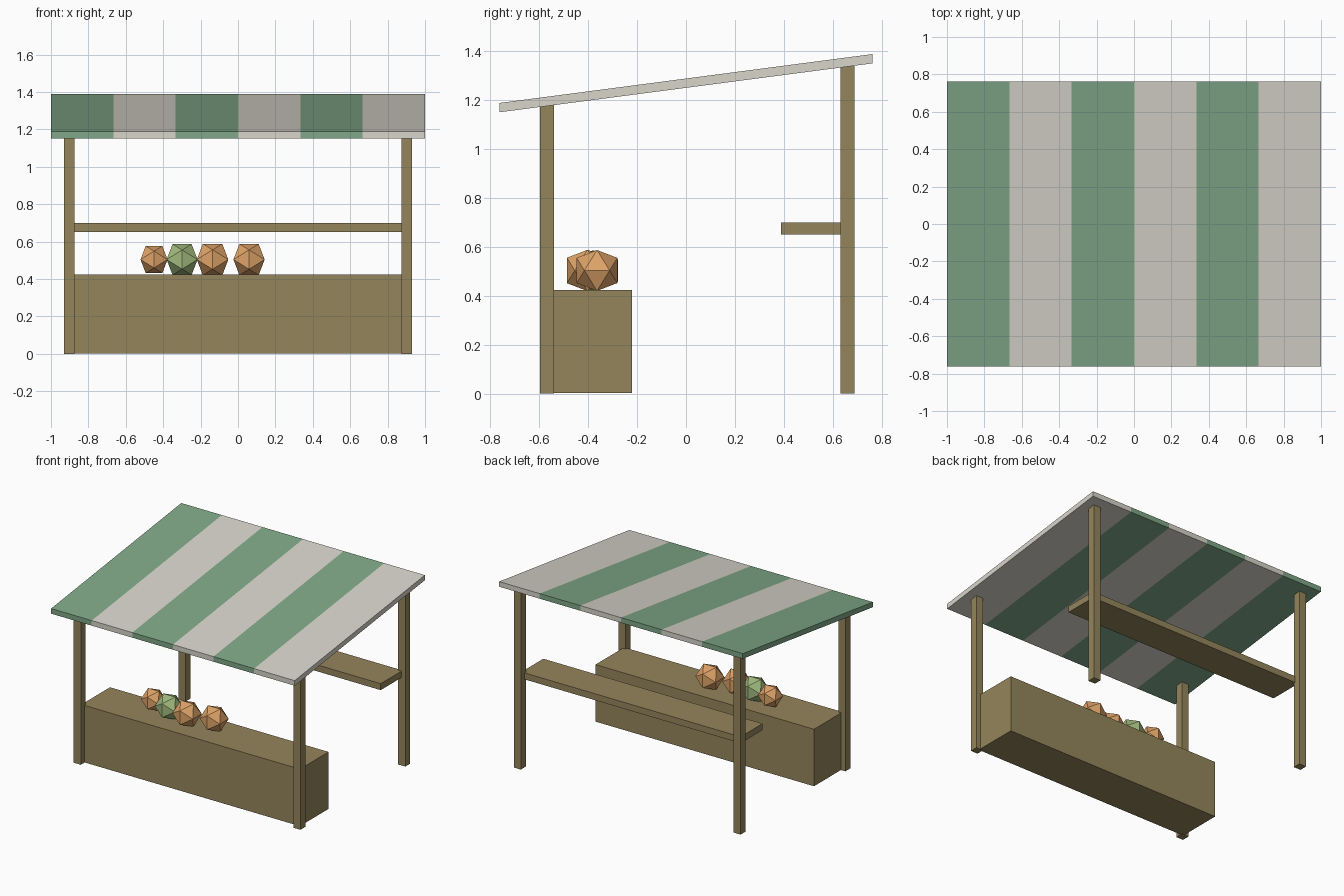
import bpy, bmesh

if "Cube" in bpy.data.objects:
    bpy.data.objects.remove(bpy.data.objects["Cube"])


def material(name, rgb):
    m = bpy.data.materials.new(name)
    m.diffuse_color = (*rgb, 1)
    m.use_nodes = True
    m.node_tree.nodes["Principled BSDF"].inputs["Base Color"].default_value = m.diffuse_color
    return m


WOOD = material("wood", (0.30, 0.235, 0.107))
GREEN = material("awning_green", (0.216, 0.39, 0.246))
CREAM = material("awning_cream", (0.68, 0.66, 0.59))
ORANGE = material("orange_fruit", (0.73, 0.366, 0.138))
LIME = material("green_fruit", (0.352, 0.479, 0.205))


def finish(name, bm, *mats):
    bmesh.ops.recalc_face_normals(bm, faces=bm.faces)
    me = bpy.data.meshes.new(name)
    bm.to_mesh(me)
    bm.free()
    for m in mats:
        me.materials.append(m)
    ob = bpy.data.objects.new(name, me)
    bpy.context.collection.objects.link(ob)
    return ob


def box_mesh(lo, hi):
    bm = bmesh.new()
    bmesh.ops.create_cube(bm, size=1)
    for v in bm.verts:
        v.co = [l + (c + 0.5) * (h - l) for c, l, h in zip(v.co, lo, hi)]
    return bm


def box(name, lo, hi):
    return finish(name, box_mesh(lo, hi), WOOD)


def roof_under(y):
    return 1.251 + y * 0.2 / 1.526


# Four square posts, tops cut to the roof slope
for row, y in (("front", -0.568), ("back", 0.661)):
    for side, x in (("left", -0.902), ("right", 0.902)):
        h = 0.029
        bm = box_mesh((x - h, y - h, 0), (x + h, y + h, 1))
        for v in bm.verts:
            if v.co.z > 0.5:
                v.co.z = roof_under(v.co.y) + 0.003
        finish(f"{row}_post_{side}", bm, WOOD)

# Counter and back shelf
box("counter", (-0.897, -0.555, 0.002), (0.897, -0.22, 0.425))
box("back_shelf", (-0.9, 0.388, 0.652), (0.9, 0.645, 0.70))

# Sloping roof with six stripes
bm = box_mesh((-1, -0.763, 0), (1, 0.763, 0.038))
for v in bm.verts:
    v.co.z += roof_under(v.co.y)
for i in range(1, 6):
    bmesh.ops.bisect_plane(bm, geom=bm.verts[:] + bm.edges[:] + bm.faces[:],
                           plane_co=(-1 + i / 3, 0, 0), plane_no=(1, 0, 0))
for f in bm.faces:
    f.material_index = min(5, int((f.calc_center_median().x + 1) * 3)) % 2
finish("striped_roof", bm, GREEN, CREAM)

# Fruit: regular icosahedra resting on an edge
T = (1 + 5 ** 0.5) / 2
fruit = [(-0.449, -0.35, 0.085, ORANGE), (-0.299, -0.38, 0.097, LIME),
         (-0.136, -0.403, 0.099, ORANGE), (0.059, -0.364, 0.098, ORANGE)]
for i, (x, y, r, mat) in enumerate(fruit):
    a = r / (1 + T * T) ** 0.5
    bm = bmesh.new()
    for s in (-1, 1):
        for t in (-T, T):
            for p in ((s, 0, t), (0, t, s), (t, s, 0)):
                bm.verts.new([c * a for c in p])
    bmesh.ops.convex_hull(bm, input=bm.verts)
    finish(f"fruit_{i + 1}", bm, mat).location = (x, y, 0.504)
